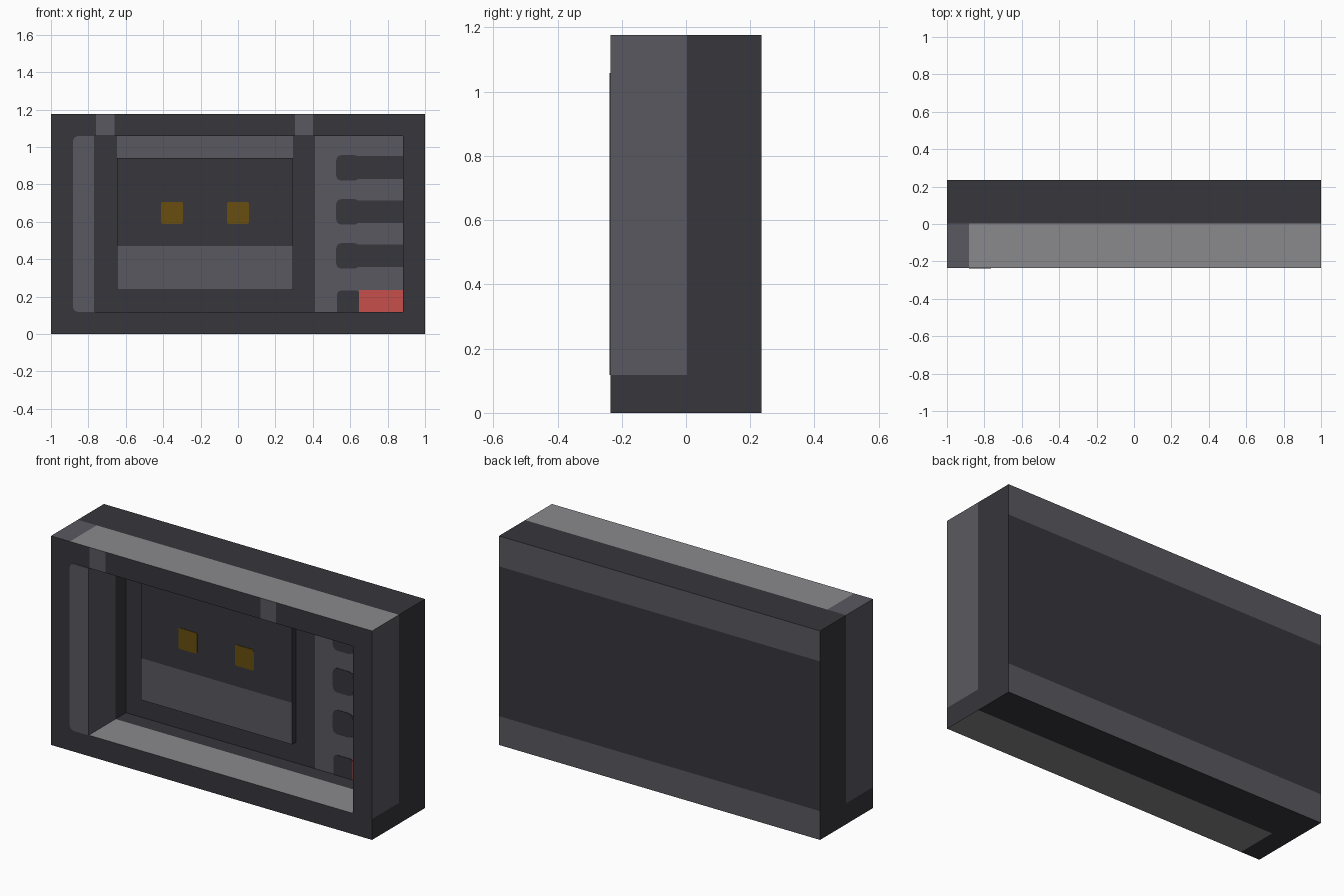
import bpy
import bmesh
import math
from mathutils import Vector

if "Cube" in bpy.data.objects:
    bpy.data.objects.remove(bpy.data.objects["Cube"])

U = 2 / 17                      # one design unit
W, D, H = 1.0, 2 * U, 10 * U    # half width, half depth, height
LEFT, RIGHT = -6.5 * U, 7.5 * U  # opening edges
BACK = 0.096                    # plane at the back of the opening
SCREEN = 0.06                   # front of the raised screen


def linear(c):
    c /= 255
    return c / 12.92 if c < 0.04 else ((c + 0.055) / 1.055) ** 2.4


def material(name, rgb):
    m = bpy.data.materials.new(name)
    m.use_nodes = True
    col = [linear(c) for c in rgb] + [1]
    m.diffuse_color = col
    bsdf = m.node_tree.nodes["Principled BSDF"]
    bsdf.inputs["Base Color"].default_value = col
    bsdf.inputs["Roughness"].default_value = 0.8
    return m


dark = material("charcoal", (55, 54, 60))
mid = material("slate grey", (89, 89, 96))
light = material("light grey", (138, 137, 140))
red = material("red", (198, 78, 74))
amber = material("dark amber", (104, 79, 16))
MATS = [dark, mid, light]


def box(bm, lo, hi):
    bmesh.ops.create_cube(bm, size=1)
    for v in bm.verts:
        v.co = [lo[i] + (v.co[i] + 0.5) * (hi[i] - lo[i]) for i in range(3)]


def cut(bm, axis, values):
    n = Vector((0, 0, 0))
    n[axis] = 1
    for value in values:
        bmesh.ops.bisect_plane(bm, geom=bm.verts[:] + bm.edges[:] + bm.faces[:],
                               plane_co=n * value, plane_no=n, dist=1e-5)


def finish(bm, name, mats, rule=None):
    bmesh.ops.recalc_face_normals(bm, faces=bm.faces[:])
    if rule:
        for f in bm.faces:
            f.material_index = rule(f.calc_center_median(), f.normal)
    me = bpy.data.meshes.new(name)
    bm.to_mesh(me)
    bm.free()
    for m in mats:
        me.materials.append(m)
    ob = bpy.data.objects.new(name, me)
    bpy.context.collection.objects.link(ob)
    return ob


def plate(name, x0, x1, z0, z1, y, mat, radii):
    """Thin painted plate; radii run bottom left, bottom right, top right, top left."""
    bm = bmesh.new()
    corners = [(x0, z0, 1, 1), (x1, z0, -1, 1), (x1, z1, -1, -1), (x0, z1, 1, -1)]
    verts = []
    for i, ((x, z, sx, sz), r) in enumerate(zip(corners, radii)):
        for k in range(5 if r else 1):
            a = math.pi + i * math.pi / 2 + k * math.pi / 8
            px = x + sx * r + r * math.cos(a)
            pz = z + sz * r + r * math.sin(a)
            verts.append(bm.verts.new((px, y, pz) if r else (x, y, z)))
    face = bm.faces.new(verts)
    out = bmesh.ops.extrude_face_region(bm, geom=[face])["geom"]
    bmesh.ops.translate(bm, vec=(0, -0.003, 0),
                        verts=[v for v in out if isinstance(v, bmesh.types.BMVert)])
    return finish(bm, name, [mat])


# Case: a block with a deep opening pushed into its front
def case_colour(c, n):
    if n.y < -0.5:
        if c.y > 0:                                   # inner back panel
            over_screen = -5.5 * U < c.x < 2.5 * U and c.z > 8 * U
            return 1 if c.x > 3.5 * U or over_screen else 0
        tab = -0.76 < c.x < -0.66 or 0.305 < c.x < 0.40
        return 1 if tab and c.z > 9 * U else 0        # front rim
    if n.y > 0.5:
        return 1 if c.z < 0.162 or c.z > 1.005 else 0
    if c.y > 0:                                       # rear half of the sides
        return 0
    if n.z > 0.5:
        return 1 if c.x < -7.5 * U else 2
    if n.z < -0.5:
        return 0 if c.x < -7.5 * U else 2
    return 1 if c.z > U else 0


bm = bmesh.new()
box(bm, (-W, -D, 0), (W, D, H))
cut(bm, 0, [LEFT, RIGHT])
cut(bm, 2, [U, 9 * U])
mouth = [f for f in bm.faces if f.calc_center_median().y < -D + 0.001
         and LEFT < f.calc_center_median().x < RIGHT
         and U < f.calc_center_median().z < 9 * U]
out = bmesh.ops.extrude_face_region(bm, geom=mouth)["geom"]
bmesh.ops.translate(bm, vec=(0, BACK + D, 0),
                    verts=[v for v in out if isinstance(v, bmesh.types.BMVert)])
old = [f for f in mouth if f.is_valid and f.calc_center_median().y < -D + 0.001]
bmesh.ops.delete(bm, geom=old, context="FACES_ONLY")
cut(bm, 0, [-7.5 * U, -0.76, -0.66, -5.5 * U, 2.5 * U, 0.305, 0.40, 3.5 * U])
cut(bm, 1, [0.003])
cut(bm, 2, [0.162, 1.005, 8 * U])
finish(bm, "case", MATS, case_colour)

# Rounded strip beside the opening
plate("front_side_strip", -7.5 * U, LEFT, U, 9 * U, -D, mid, (0.03, 0, 0, 0.03))

# Raised screen with a lighter lower half
bm = bmesh.new()
box(bm, (-5.5 * U, SCREEN, 2 * U), (2.5 * U, BACK + 0.01, 8 * U))
cut(bm, 2, [4 * U])
finish(bm, "screen", MATS, lambda c, n: 1 if n.y < -0.5 and c.z < 4 * U else 0)

# Two square lights on the screen
for name, x in (("left_light", 0), ("right_light", -3 * U)):
    plate(name, x - U / 2, x + U / 2, 5 * U, 6 * U, SCREEN, amber, (0.012,) * 4)

# Control panel slots: rounded head with a narrower tail
for i in range(3):
    z = (3.55 + 2 * i) * U
    plate(f"slot_head_{i + 1}", 0.525, 0.65, z - 0.068, z + 0.068, BACK, dark, (0.028,) * 4)
    plate(f"slot_tail_{i + 1}", 0.62, RIGHT, z - 0.06, z + 0.062, BACK + 0.0005, dark, (0,) * 4)

# Lowest slot with the red button
plate("slot_bottom", 0.53, 5.5 * U, U, 1.97 * U, BACK, dark, (0, 0, 0.012, 0.02))
plate("red_button", 5.5 * U, RIGHT, U, 2 * U, BACK, red, (0,) * 4)
